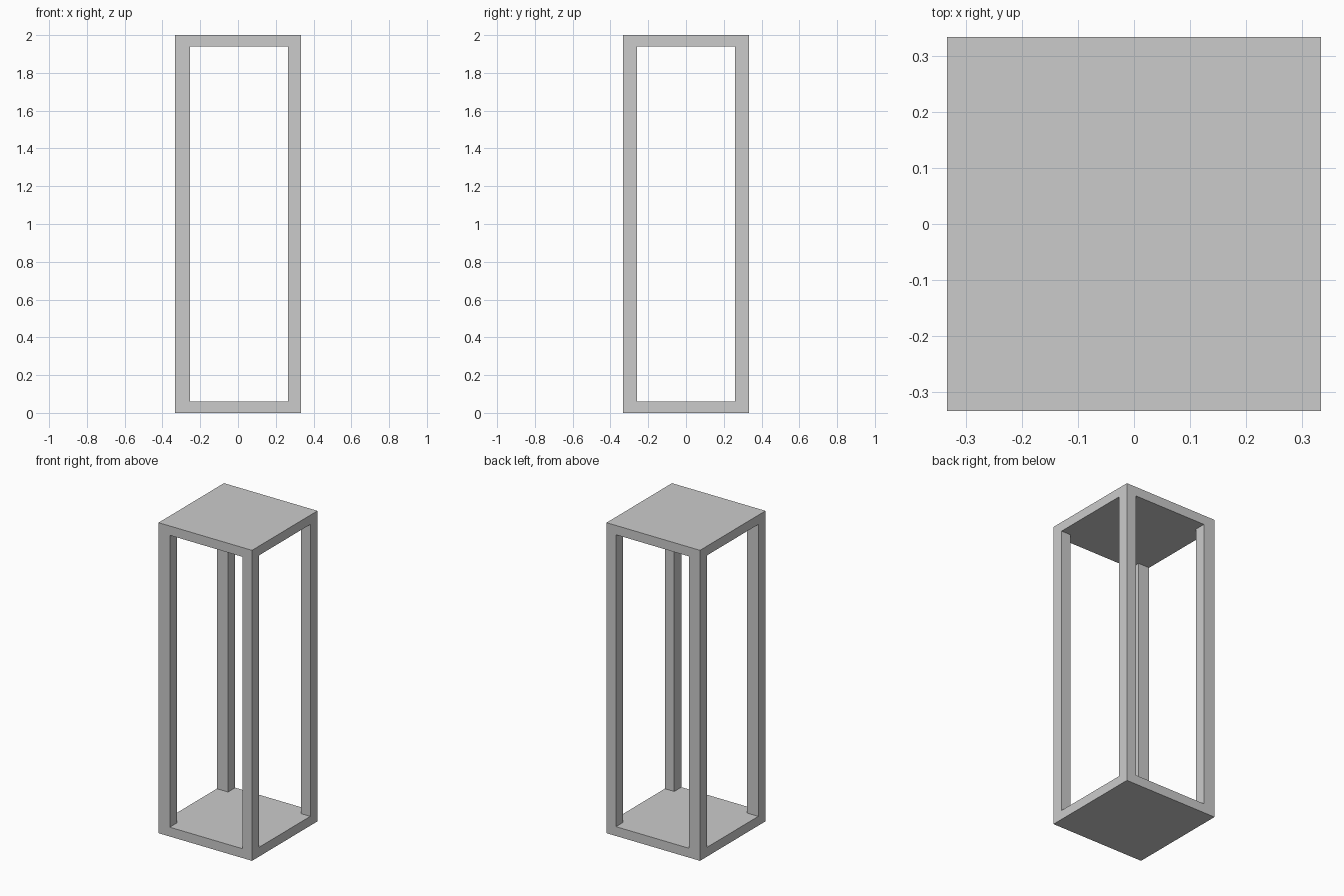
import bpy

if "Cube" in bpy.data.objects:
    bpy.data.objects.remove(bpy.data.objects["Cube"])

HALF, HEIGHT, PLATE = 0.333, 2.0, 0.06
LEFT, RIGHT, DEPTH = -0.253, 0.266, 0.26   # inner edges of the corner posts


def box(name, lo, hi):
    """Box spanning two opposite corners."""
    size = [b - a for a, b in zip(lo, hi)]
    centre = [(a + b) / 2 for a, b in zip(lo, hi)]
    bpy.ops.mesh.primitive_cube_add(size=1, location=centre)
    obj = bpy.context.object
    obj.name = name
    obj.scale = size
    bpy.ops.object.transform_apply(location=True, rotation=False, scale=True)
    return obj


# Solid block that becomes top plate, bottom plate and four corner posts
frame = box("stand_frame", (-HALF, -HALF, 0), (HALF, HALF, HEIGHT))

# Openings running front to back and side to side
openings = [
    box("front_back_opening", (LEFT, -0.5, PLATE), (RIGHT, 0.5, HEIGHT - PLATE)),
    box("side_opening", (-0.5, -DEPTH, PLATE), (0.5, DEPTH, HEIGHT - PLATE)),
]
for cutter in openings:
    cutter.hide_render = True
    cutter.display_type = 'WIRE'
    mod = frame.modifiers.new("cut_" + cutter.name, 'BOOLEAN')
    mod.operation = 'DIFFERENCE'
    mod.solver = 'EXACT'
    mod.object = cutter
